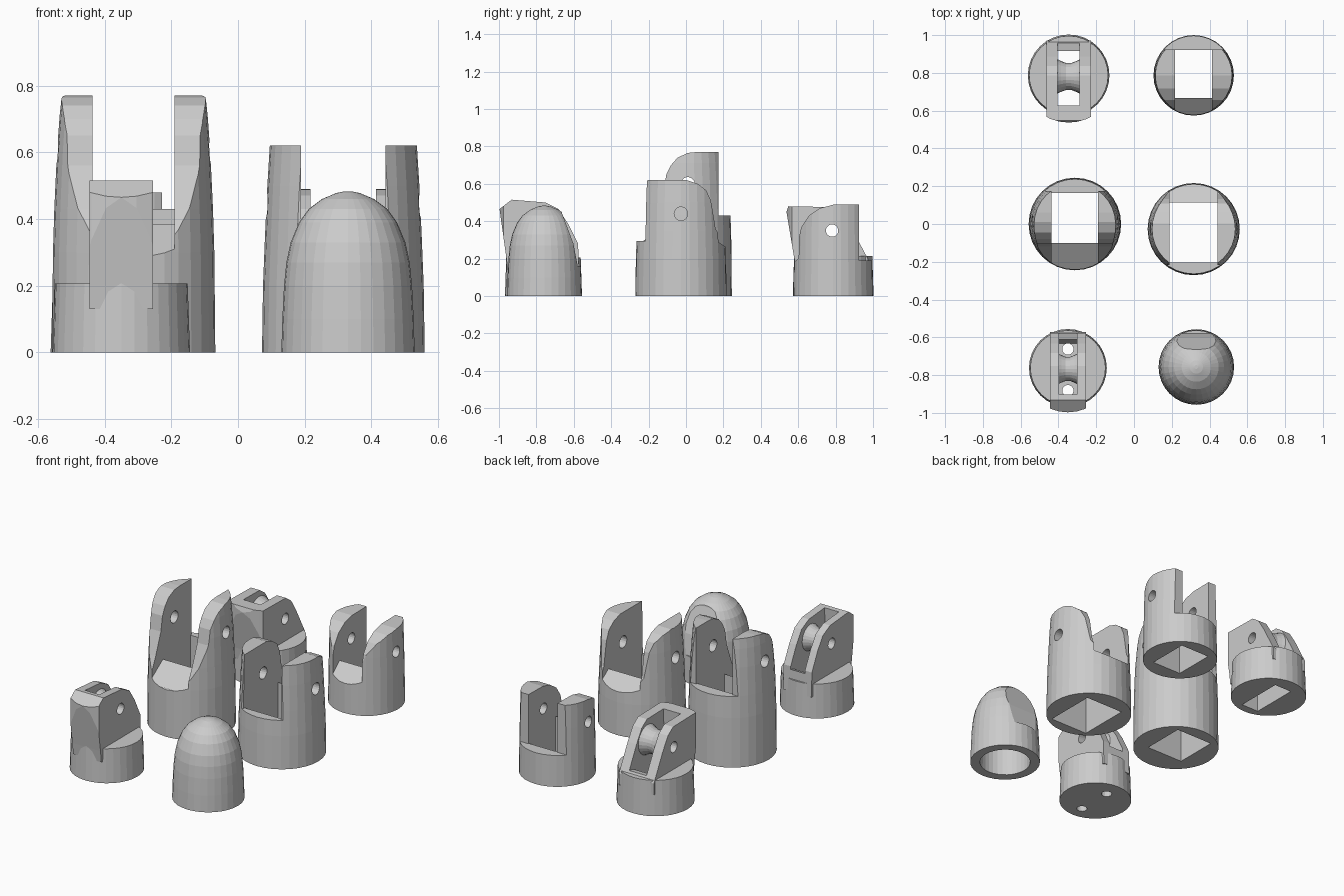
import bpy, bmesh, math
from mathutils import Matrix, Vector

if "Cube" in bpy.data.objects:
    bpy.data.objects.remove(bpy.data.objects["Cube"])


def finish(name, bm):
    bmesh.ops.recalc_face_normals(bm, faces=bm.faces)
    me = bpy.data.meshes.new(name)
    bm.to_mesh(me)
    bm.free()
    ob = bpy.data.objects.new(name, me)
    bpy.context.scene.collection.objects.link(ob)
    return ob


def lathe(name, origin, rings, n=32, along_x=False):
    """Closed solid of revolution from (height, radius) rings."""
    bm = bmesh.new()
    loops = []
    for h, r in rings:
        loop = []
        for i in range(n):
            a = 2 * math.pi * i / n
            p = Vector((r * math.cos(a), r * math.sin(a), h))
            if along_x:
                p = Vector((p.z, p.x, p.y))
            loop.append(bm.verts.new(p + Vector(origin)))
        loops.append(loop)
    for a, b in zip(loops, loops[1:]):
        for i in range(n):
            j = (i + 1) % n
            bm.faces.new((a[i], a[j], b[j], b[i]))
    bm.faces.new(loops[0])
    bm.faces.new(loops[-1])
    return finish(name, bm)


def prism(name, cx, cy, half, profile):
    """Side profile (y, z) extruded along x."""
    bm = bmesh.new()
    vs = [bm.verts.new((cx - half, cy + y, z)) for y, z in profile]
    f = bm.faces.new(vs)
    res = bmesh.ops.extrude_face_region(bm, geom=[f])
    bmesh.ops.translate(bm, vec=(2 * half, 0, 0),
                        verts=[v for v in res['geom'] if isinstance(v, bmesh.types.BMVert)])
    return finish(name, bm)


def combine(target, other, op):
    m = target.modifiers.new("bool", 'BOOLEAN')
    m.operation, m.object, m.solver = op, other, 'EXACT'
    bpy.context.view_layer.update()
    me = bpy.data.meshes.new_from_object(target.evaluated_get(bpy.context.evaluated_depsgraph_get()))
    target.modifiers.clear()
    target.data = me
    bpy.data.objects.remove(other)


def pin_hole(ob, cx, cy, y, z, r):
    combine(ob, lathe("cut", (cx, cy + y, z), [(-.4, r), (.4, r)], 20, True), 'DIFFERENCE')


def fork(name, cx, cy, rings, outline, slot, half, hole):
    """Hollow sleeve with two rounded arms."""
    ob = lathe(name, (cx, cy, 0), rings)
    combine(ob, prism("cut", cx, cy, .4, outline), 'INTERSECT')
    combine(ob, prism("cut", cx, cy, half, slot), 'DIFFERENCE')
    pin_hole(ob, cx, cy, *hole)
    return ob


def tongue_joint(name, cx, cy, r, disc_h, outline, half, reach, slot, slot_half, hole, spool_r):
    """Round base with an upright tongue holding a grooved spool."""
    ob = lathe(name, (cx, cy, 0), [(0, r), (disc_h, r - .007)])
    tongue = prism("tongue", cx, cy, half, outline)
    combine(tongue, lathe("cut", (cx, cy, 0), [(-.1, reach), (1, reach)]), 'INTERSECT')
    combine(ob, tongue, 'UNION')
    combine(ob, prism("cut", cx, cy, slot_half, slot), 'DIFFERENCE')
    e, s = slot_half + .01, spool_r
    combine(ob, lathe("spool", (cx, cy + hole[0], hole[1]),
                      [(-e, s), (-.6 * e, s * .86), (-.2 * e, s * .75),
                       (.2 * e, s * .75), (.6 * e, s * .86), (e, s)], 24, True), 'UNION')
    pin_hole(ob, cx, cy, *hole)
    return ob


# Tall fork, middle left
fork("tall_fork", -.313, 0, [(0, .245), (.3, .242), (.43, .238), (.6, .23), (.71, .222), (.775, .215)],
     [(-.3, -.1), (-.3, .27), (-.235, .29), (-.17, .43), (-.12, .56), (-.105, .65), (-.08, .70),
      (-.045, .74), (.01, .765), (.06, .77), (.175, .77), (.175, .43), (.3, .43), (.3, -.1)],
     [(-.3, .245), (-.1, .385), (-.1, -.1), (.165, -.1), (.165, .43), (.3, .43), (.3, 1), (-.3, 1)],
     .123, (.01, .60, .036))

# Medium fork, middle right, facing the other way
fork("medium_fork", .316, -.027, [(0, .244), (.2, .241), (.35, .235), (.5, .228), (.63, .22)],
     [(-.3, -.1), (-.3, .295), (-.19, .295), (-.183, .62), (.03, .62), (.09, .60), (.135, .565),
      (.16, .51), (.172, .44), (.185, .36), (.225, .29), (.3, .25), (.3, -.1)],
     [(-.3, .295), (-.178, .295), (-.178, -.1), (.14, -.1), (.14, .33), (.3, .22), (.3, 1), (-.3, 1)],
     .127, (0, .44, .036))

# Short fork, back right
fork("short_fork", .316, .787, [(0, .213), (.2, .21), (.35, .207), (.5, .203)],
     [(-.3, -.1), (-.3, .17), (-.205, .22), (-.17, .37), (-.13, .43), (-.07, .47), (0, .488),
      (.138, .49), (.138, .19), (.3, .19), (.3, -.1)],
     [(-.3, .10), (-.12, .26), (-.12, -.1), (.133, -.1), (.133, .19), (.3, .19), (.3, 1), (-.3, 1)],
     .098, (-.006, .35, .033))

# Larger tongue joint, back left, with rectangular opening through its base
tongue_joint("large_tongue", -.346, .787, .216, .215,
             [(-.2, .13), (-.208, .2), (-.25, .45), (-.24, .48), (.0, .475), (.05, .44),
              (.1, .36), (.185, .2), (.185, .13)], .118, .25,
             [(-.165, -.1), (.13, -.1), (.13, .22), (.3, .25), (.3, 1), (-.14, 1), (-.165, .3)],
             .058, (-.006, .35, .033), .095)

# Smaller tongue joint, front left, with two cord holes in its base
small = tongue_joint("small_tongue", -.35, -.762, .206, .207,
                     [(-.19, .13), (-.198, .2), (-.235, .465), (-.17, .515), (.01, .50), (.08, .465),
                      (.13, .39), (.185, .28), (.19, .13)], .095, .235,
                     [(-.15, .18), (.13, .18), (.15, .25), (.3, .3), (.3, 1), (-.13, 1)],
                     .048, (-.005, .385, .033), .085)
for dy in (-.12, .10):
    combine(small, lathe("cut", (-.35, -.762 + dy, 0), [(-.1, .03), (.23, .03)], 16), 'DIFFERENCE')

# Domed tip, front right, hollow below with a flattened nail at the back
tip = lathe("domed_tip", (.33, -.757, 0),
            [(0, .2), (.1, .197), (.2, .192), (.27, .185), (.33, .172), (.39, .147),
             (.43, .118), (.46, .078), (.478, .035), (.483, .01)])
combine(tip, lathe("cut", (.33, -.757, 0), [(-.1, .145), (.24, .143), (.3, .1)]), 'DIFFERENCE')
combine(tip, prism("cut", .33, -.757, .3, [(.178, .16), (.3, .16), (.3, .6), (.06, .6), (.095, .44), (.155, .28)]),
        'DIFFERENCE')
